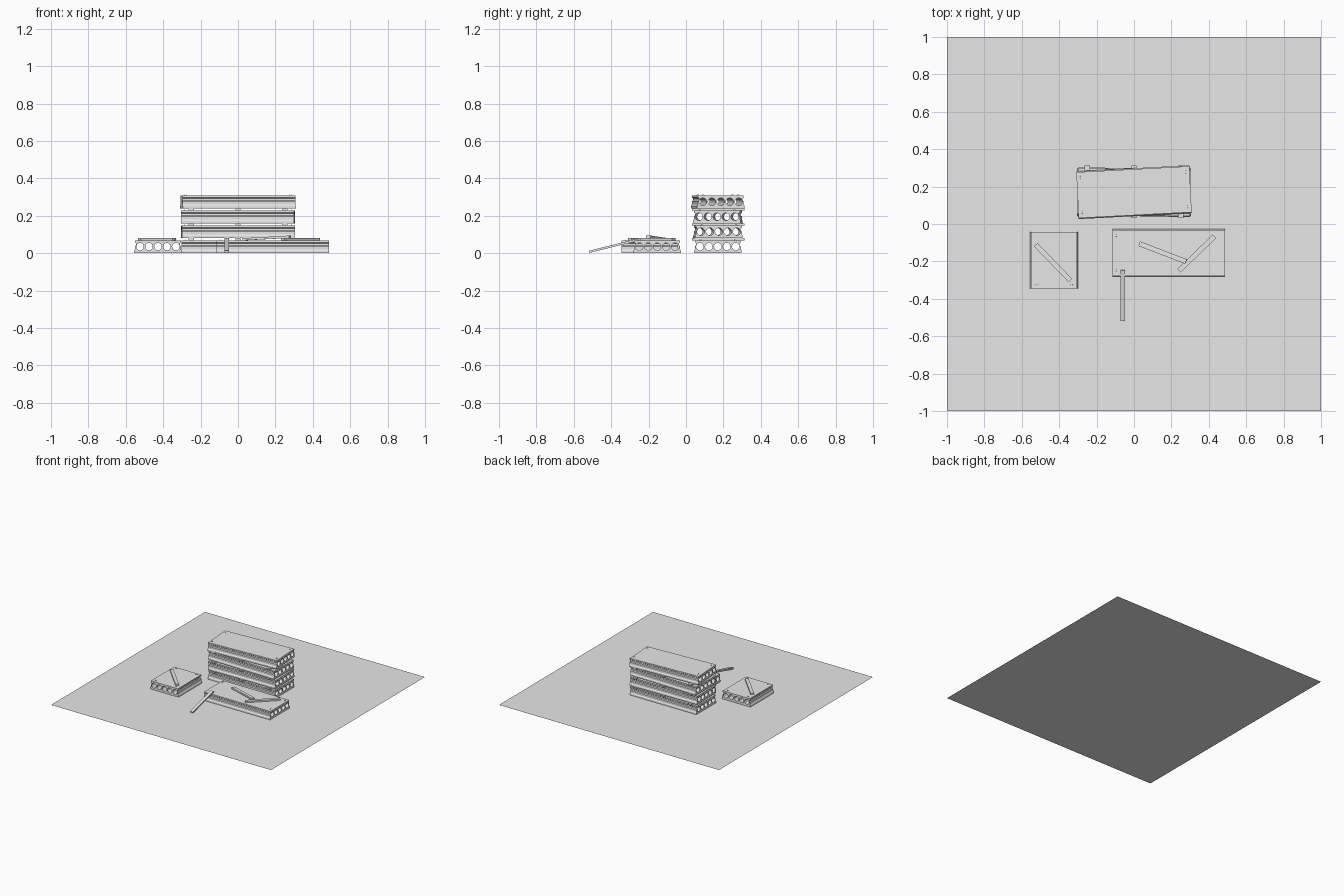
import bpy, bmesh
from math import sin, cos, pi, radians
from mathutils import Vector, Matrix

old = bpy.data.objects.get("Cube")
if old:
    bpy.data.objects.remove(old, do_unlink=True)

concrete = bpy.data.materials.new("plain grey")
concrete.use_nodes = True
grey = (0.8, 0.8, 0.8, 1)
concrete.diffuse_color = grey
concrete.node_tree.nodes["Principled BSDF"].inputs["Base Color"].default_value = grey

H, T = 0.068, 0.012      # slab height, board thickness


def finish(bm, name, matrix):
    bmesh.ops.recalc_face_normals(bm, faces=bm.faces[:])
    mesh = bpy.data.meshes.new(name)
    bm.to_mesh(mesh)
    bm.free()
    mesh.materials.append(concrete)
    ob = bpy.data.objects.new(name, mesh)
    bpy.context.scene.collection.objects.link(ob)
    ob.matrix_world = matrix
    return ob


def place(x, y, z, yaw=0, pitch=0):
    return (Matrix.Translation((x, y, z)) @ Matrix.Rotation(radians(yaw), 4, 'Z')
            @ Matrix.Rotation(radians(pitch), 4, 'Y'))


def loop_edges(bm, pts):
    vs = [bm.verts.new(p) for p in pts]
    return [bm.edges.new((v, vs[(i + 1) % len(vs)])) for i, v in enumerate(vs)]


def add_hook(bm, x, y):
    # wire lifting loop: a square section swept over a half circle
    rings = []
    for i in range(9):
        a = pi * i / 8
        rings.append([bm.verts.new((x + dx, y + cos(a) * r, H - 0.002 + sin(a) * r))
                      for dx, r in ((-.001, .006), (.001, .006), (.001, .008), (-.001, .008))])
    for a, b in zip(rings, rings[1:]):
        for j in range(4):
            k = (j + 1) % 4
            bm.faces.new((a[j], a[k], b[k], b[j]))


def slab(name, length, matrix):
    # hollow-core section with side keyways, extruded along x
    half = [(.128, 0), (.128, .012), (.123, .02), (.123, .036), (.117, .042),
            (.117, .053), (.123, .058), (.123, H)]
    outline = half + [(-y, z) for y, z in reversed(half)]
    bm = bmesh.new()
    edges = loop_edges(bm, [(-length / 2, y, z) for y, z in outline])
    for i in range(-2, 3):
        edges += loop_edges(bm, [(-length / 2, i * .048 + .02 * cos(a * pi / 8),
                                  .035 + .02 * sin(a * pi / 8)) for a in range(16)])
    bmesh.ops.triangle_fill(bm, edges=edges, use_beauty=True, normal=(1, 0, 0))
    ext = bmesh.ops.extrude_face_region(bm, geom=bm.faces[:], use_keep_orig=True)
    moved = [g for g in ext["geom"] if isinstance(g, bmesh.types.BMVert)]
    bmesh.ops.translate(bm, verts=moved, vec=(length, 0, 0))
    for sx in (-1, 1):
        for sy in (-1, 1):
            add_hook(bm, sx * (length / 2 - .02), sy * .093)
    ob = finish(bm, name, matrix)
    bpy.ops.object.select_all(action='DESELECT')
    ob.select_set(True)
    bpy.context.view_layer.objects.active = ob
    bpy.ops.object.shade_smooth_by_angle()


def board(name, length, width, matrix):
    bm = bmesh.new()
    bmesh.ops.create_cube(bm, size=1)
    bmesh.ops.scale(bm, vec=Vector((length, width, T)), verts=bm.verts[:])
    finish(bm, name, matrix)


# ground sheet
bm = bmesh.new()
bmesh.ops.create_grid(bm, x_segments=1, y_segments=1, size=1)
finish(bm, "ground", Matrix())

# stack of four slabs with timber spacers between them
for level, yaw in enumerate((0, 1, -1, 3)):
    z = level * (H + T)
    slab(f"stacked_slab_{level + 1}", .605, place(0, .17, z, yaw))
    if level:
        for i in (-1, 0, 1):
            board(f"spacer_{level}_{i + 2}", .28, .028,
                  place(i * .25, .172, z - T / 2, 90))

# loose slabs on the ground
slab("front_slab", .603, place(.186, -.154, 0))
slab("short_slab", .303, place(-.428, -.193, 0, 90))

# loose boards on the slabs, and one leaning on the front edge
board("short_slab_board", .265, .026, place(-.433, -.206, H + T / 2, -46))
board("front_slab_board", .265, .026, place(.335, -.158, H + T / 2, 44))
board("propped_board", .268, .026, place(.153, -.153, H + .013, -21, -3))
board("leaning_board", .278, .024, place(-.059, -.382, .041, 90, -14))
